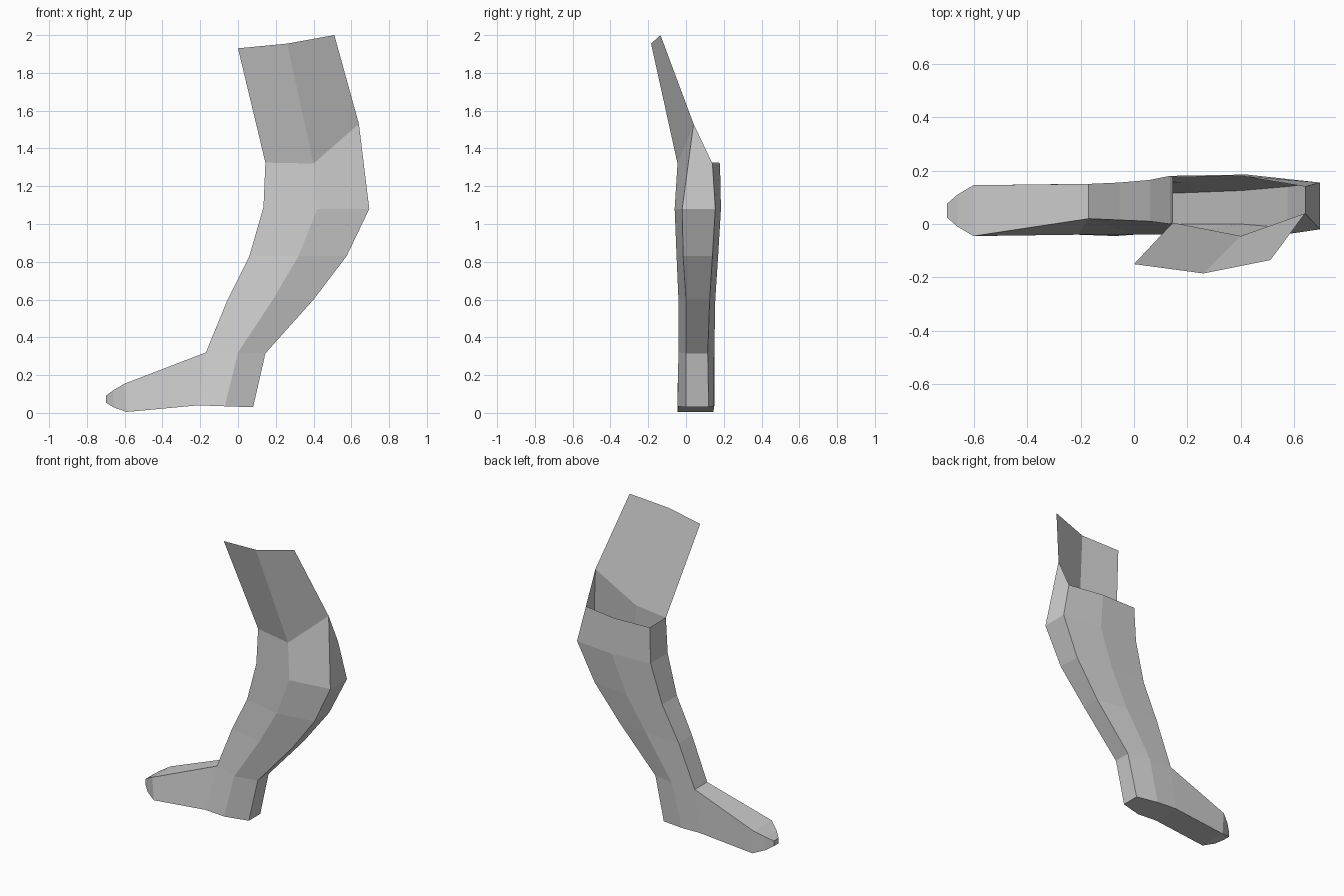
import bpy
import bmesh

default_cube = bpy.data.objects.get("Cube")
if default_cube:
    bpy.data.objects.remove(default_cube, do_unlink=True)

# One plain material for the whole boot
grey = bpy.data.materials.new("plain grey")
grey.use_nodes = True
grey_colour = (0.6, 0.6, 0.6, 1.0)
grey.diffuse_color = grey_colour
grey.node_tree.nodes["Principled BSDF"].inputs["Base Color"].default_value = grey_colour


def loft(name, sections, closed=True, skipped=(), cap_start=False, cap_end=False):
    """Join matching cross-sections with flat quads, optionally capping the ends."""
    bm = bmesh.new()
    rings = [[bm.verts.new(point) for point in section] for section in sections]
    for row, (lower, upper) in enumerate(zip(rings, rings[1:])):
        count = len(lower)
        for side in range(count if closed else count - 1):
            if (row, side) in skipped:
                continue
            after = (side + 1) % count
            bm.faces.new((lower[side], lower[after], upper[after], upper[side]))
    if cap_start:
        bm.faces.new(list(reversed(rings[0])))
    if cap_end:
        bm.faces.new(rings[-1])
    mesh = bpy.data.meshes.new(name)
    bm.to_mesh(mesh)
    bm.free()
    mesh.materials.append(grey)
    part = bpy.data.objects.new(name, mesh)
    bpy.context.collection.objects.link(part)
    return part


def leg_section(columns):
    """Six-sided ring: along the front from shin to heel, and back again."""
    front = [(x, y_front, z) for x, z, y_front, y_back in columns]
    back = [(x, y_back, z) for x, z, y_front, y_back in columns]
    return front + back[::-1]


def foot_section(lower, upper):
    """Four-sided ring across the foot."""
    (xl, zl, fl, bl), (xu, zu, fu, bu) = lower, upper
    return [(xl, fl, zl), (xu, fu, zu), (xu, bu, zu), (xl, bl, zl)]


# Leg edges from sole to rim, each point as x, z, front y, back y
shin_edge = [(-.21, .04, -.04, .15), (-.17, .32, .02, .15), (-.055, .6, .015, .155),
             (.06, .83, .01, .165), (.135, 1.09, 0, .18), (.145, 1.325, .005, .175)]
side_fold = [(-.07, .035, -.045, .145), (0, .32, -.04, .15), (.185, .6, -.04, .155),
             (.32, .83, -.05, .17), (.42, 1.08, -.06, .185), (.4, 1.32, -.045, .18)]
heel_edge = [(.08, .03, 0, .12), (.145, .315, 0, .115), (.4, .6, 0, .125),
             (.575, .83, -.015, .14), (.695, 1.08, -.02, .155), (.64, 1.32, 0, .14)]
leg_rings = [leg_section(columns) for columns in zip(shin_edge, side_fold, heel_edge)]

# The front rim rises at the heel side to meet the flap
leg_rings[-1][2] = (.64, .04, 1.53)
shin_side = 5
loft("leg", leg_rings, skipped={(0, shin_side)}, cap_start=True)

# Foot, tapering from the ankle to a blunt toe
foot_rings = [
    foot_section(shin_edge[0], shin_edge[1]),
    foot_section((-.59, .005, -.045, .145), (-.6, .155, -.045, .145)),
    foot_section((-.66, .03, -.01, .11), (-.66, .12, -.01, .11)),
    foot_section((-.7, .055, .025, .075), (-.7, .09, .025, .075)),
]
loft("foot", foot_rings, cap_end=True)

# Single-sheet flap standing above the front rim
flap_top = [(0, -.15, 1.93), (.26, -.185, 1.955), (.51, -.135, 2)]
loft("top_flap", [leg_rings[-1][:3], flap_top], closed=False)
